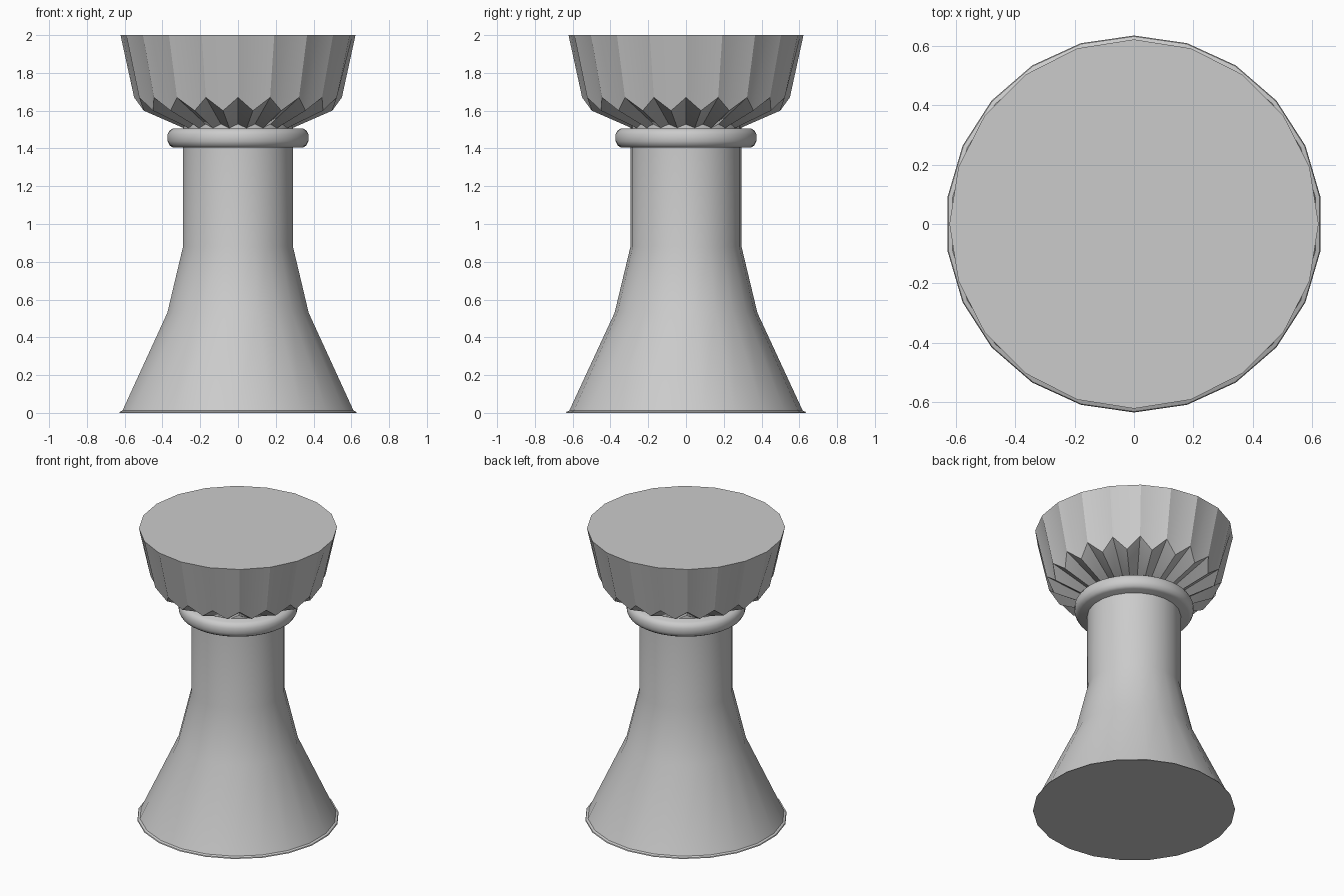
import bpy, bmesh, math

if "Cube" in bpy.data.objects:
    bpy.data.objects.remove(bpy.data.objects["Cube"])


def make_object(name, rings, angle=30):
    """Skin a stack of rings (lists of xyz) and cap both ends with fans."""
    bm = bmesh.new()
    rows = [[bm.verts.new(p) for p in ring] for ring in rings]
    n = len(rows[0])
    for a, b in zip(rows, rows[1:]):
        for i in range(n):
            j = (i + 1) % n
            bm.faces.new((a[i], a[j], b[j], b[i]))
    for row in (rows[0], rows[-1]):
        centre = bm.verts.new((0, 0, sum(v.co.z for v in row) / n))
        for i in range(n):
            bm.faces.new((centre, row[i], row[(i + 1) % n]))
    bmesh.ops.recalc_face_normals(bm, faces=bm.faces)
    mesh = bpy.data.meshes.new(name)
    bm.to_mesh(mesh)
    bm.free()
    obj = bpy.data.objects.new(name, mesh)
    bpy.context.collection.objects.link(obj)
    bpy.ops.object.select_all(action='DESELECT')
    obj.select_set(True)
    bpy.context.view_layer.objects.active = obj
    bpy.ops.object.shade_smooth_by_angle(angle=math.radians(angle))
    return obj


def ring(sides, *points):
    """Ring of points; several (radius, z) pairs alternate around it."""
    out = []
    for i in range(sides):
        r, z = points[i % len(points)]
        a = math.pi / 2 + 2 * math.pi * i / sides
        out.append((r * math.cos(a), r * math.sin(a), z))
    return out


# Flared foot and straight neck
stem_profile = [(0.635, 0), (0.632, 0.006), (0.618, 0.012), (0.378, 0.53),
                (0.294, 0.88), (0.294, 1.53)]
make_object("stem", [ring(22, p) for p in stem_profile])

# Rounded collar around the neck
collar_profile = [(0.345, 1.405), (0.362, 1.416), (0.373, 1.438),
                  (0.373, 1.475), (0.362, 1.495), (0.345, 1.506)]
make_object("collar", [ring(44, p) for p in collar_profile], 60)

# Bowl with 20 pleats: alternating high and low points on the lower rows
rim_mid = 0.622 * math.cos(math.pi / 20)
make_object("bowl", [
    ring(40, (0.285, 1.525), (0.285, 1.505)),
    ring(40, (0.55, 1.67), (0.505, 1.60)),
    ring(40, (0.622, 2.0), (rim_mid, 2.0)),
], 25)
